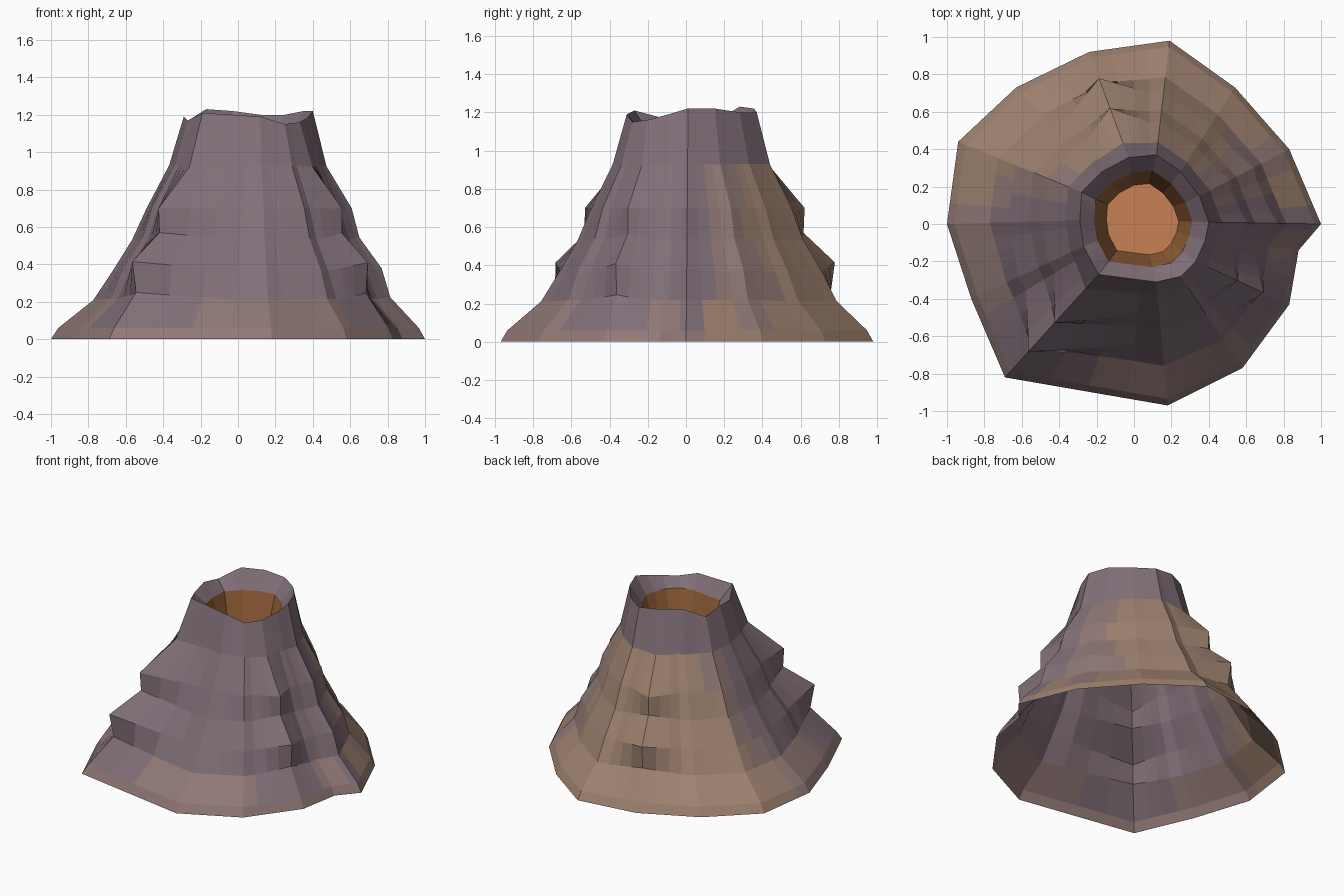
import bpy

if "Cube" in bpy.data.objects:
    bpy.data.objects.remove(bpy.data.objects["Cube"])

# Each column: base x, y; rim x, y, z; ledge strength
COLS = [
    (1.00, 0.00, .40, .01, 1.22, .35), (.88, -.14, .38, -.09, 1.19, .2),
    (.83, -.43, .33, -.20, 1.16, .9), (.58, -.77, .25, -.28, 1.15, .2),
    (.18, -.97, .12, -.31, 1.19, 0), (-.69, -.82, -.19, -.27, 1.21, 1),
    (-.87, -.40, -.27, -.12, 1.17, .2), (-1.0, 0.0, -.29, .02, 1.19, 0),
    (-.94, .44, -.28, .17, 1.16, 0), (-.63, .73, -.17, .28, 1.23, .1),
    (-.24, .92, -.03, .355, 1.22, 1), (.19, .98, .12, .37, 1.20, .1),
    (.54, .73, .25, .28, 1.20, .1), (.83, .40, .35, .15, 1.22, .3)]

# Slope profiles (z, spread from rim 0 to base 1): plain and ledged
PLAIN = [(0, 1), (.06, .945), (.21, .68), (.36, .54), (.53, .39), (.70, .28), (.93, .11)]
LEDGE = [(0, 1), (.06, .945), (.25, .71), (.415, .75), (.57, .46), (.70, .47), (.92, .14)]
SUB = 4
CX, CY = .035, .02


def lerp(a, b, t):
    return a + (b - a) * t


def material(name, rgb):
    m = bpy.data.materials.new(name)
    m.diffuse_color = (*rgb, 1)
    m.use_nodes = True
    m.node_tree.nodes["Principled BSDF"].inputs["Base Color"].default_value = m.diffuse_color
    return m


def add_object(name, verts, faces, mats, pick):
    me = bpy.data.meshes.new(name)
    me.from_pydata(verts, [], faces)
    for m in mats:
        me.materials.append(m)
    me.update()
    for p in me.polygons:
        p.use_smooth = False
        p.material_index = pick(p.center)
    ob = bpy.data.objects.new(name, me)
    bpy.context.collection.objects.link(ob)
    return ob


def bridge(rings):
    n = len(rings[0])
    verts = [v for r in rings for v in r]
    # columns run clockwise, so this order faces outwards
    faces = [(k * n + i, (k + 1) * n + i, (k + 1) * n + (i + 1) % n, k * n + (i + 1) % n)
             for k in range(len(rings) - 1) for i in range(n)]
    return verts, faces


# Subdivide the spans between columns; ledges fade out sideways
fine = []
for i, a in enumerate(COLS):
    b = COLS[(i + 1) % len(COLS)]
    for s in range(SUB):
        t = s / SUB
        led = a[5] * max(0, 1 - t / .75) + b[5] * max(0, 1 - (1 - t) / .75)
        fine.append([lerp(a[k], b[k], t) for k in range(5)] + [min(1, led)])


def inner(scale, z):
    return [(CX + (c[2] - CX) * scale, CY + (c[3] - CY) * scale, z) for c in fine]


# Rocky cone: slope rings, jagged rim, inner lip
rings = []
for p, l in zip(PLAIN, LEDGE):
    ring = []
    for c in fine:
        z, f = lerp(p[0], l[0], c[5]), lerp(p[1], l[1], c[5])
        ring.append((lerp(c[2], c[0], f), lerp(c[3], c[1], f), z))
    rings.append(ring)
rings.append([(c[2], c[3], c[4]) for c in fine])
rings.append(inner(.76, 1.10))
verts, faces = bridge(rings)

rock = [material("purple_rock", (.22, .16, .19)), material("tan_rock", (.34, .22, .16)),
        material("mixed_rock", (.28, .19, .18))]


def pick_rock(c):
    if c.z < .14:
        return 1 if c.y > .1 else 2
    if c.z > 1.0:
        return 0
    if c.y > .28 and c.x < .5:
        return 1
    return 2 if c.y > .12 else 0


add_object("mountain_cone", verts, faces, rock, pick_rock)

# Lava crater: glowing wall and fan floor
verts, faces = bridge([inner(.76, 1.10), inner(.56, .82)])
n = len(fine)
verts.append((.01, .02, .82))
faces += [(n + i, 2 * n, n + (i + 1) % n) for i in range(n)]
lava = [material("lava_wall", (.30, .12, .04)), material("lava_floor", (.58, .22, .09))]
add_object("lava_crater", verts, faces, lava, lambda c: 1 if c.z < .83 else 0)
